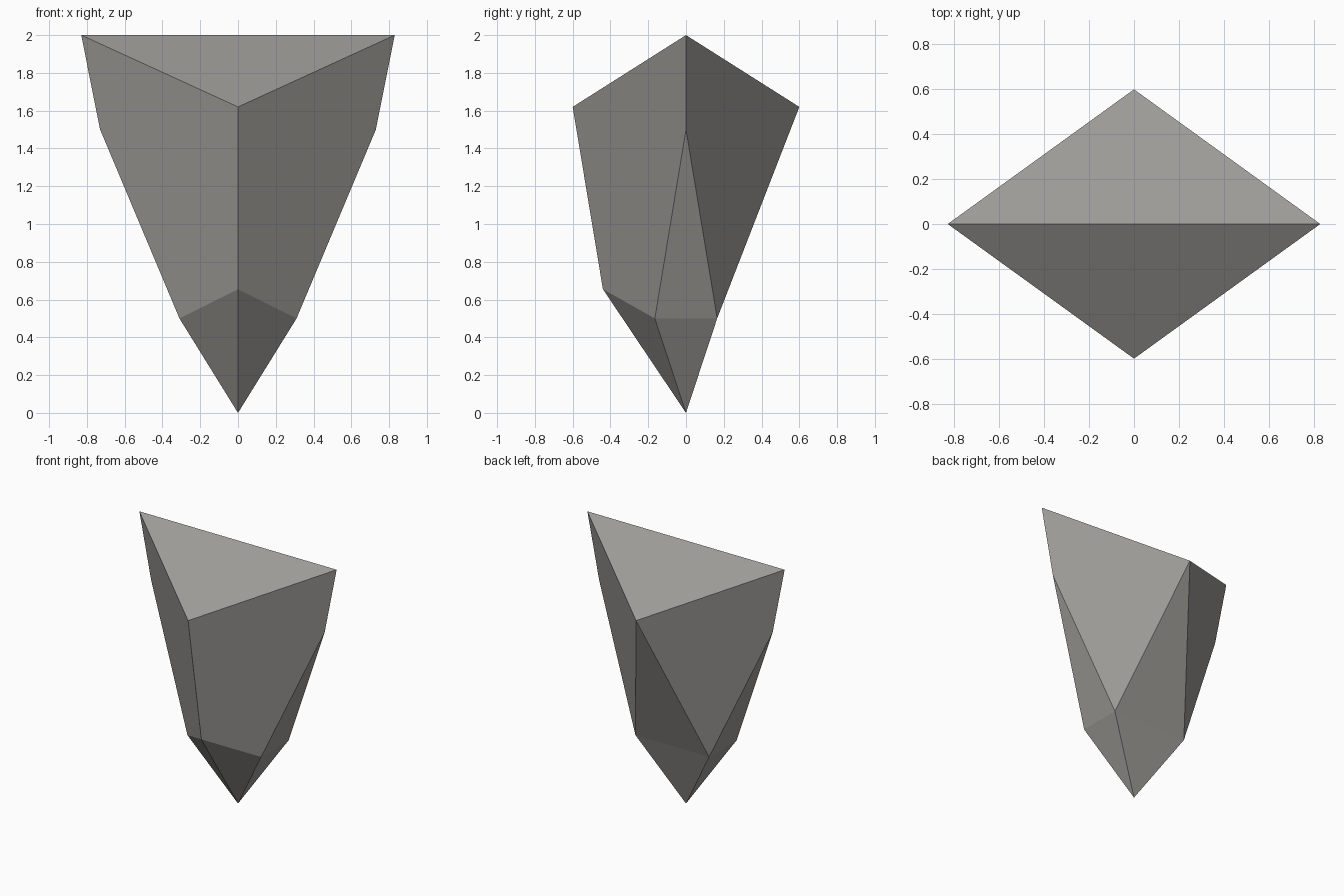
import bpy
import bmesh

cube = bpy.data.objects.get("Cube")
if cube:
    bpy.data.objects.remove(cube, do_unlink=True)

# Stone colour
stone = bpy.data.materials.new("warm grey stone")
stone.use_nodes = True
colour = (0.34, 0.33, 0.31, 1)
stone.diffuse_color = colour
bsdf = stone.node_tree.nodes["Principled BSDF"]
bsdf.inputs["Base Color"].default_value = colour
bsdf.inputs["Roughness"].default_value = 0.9

# Corner points of the left half
corners = {
    "tip": (0, 0, 0),
    "peak": (0.83, 0, 2),
    "shoulder": (0.73, 0, 1.5),
    "front_top": (0, -0.6, 1.62),
    "back_top": (0, 0.6, 1.62),
    "front_low": (0, -0.44, 0.655),
    "front_hip": (0.31, -0.165, 0.5),
    "back_hip": (0.31, 0.165, 0.5),
}

# Facets on one side, mirrored to the other
side_facets = [
    "peak front_top front_low front_hip shoulder",
    "peak shoulder back_hip back_top",
    "shoulder front_hip back_hip",
    "front_low tip front_hip",
    "front_hip tip back_hip",
]
# Facets that cross the middle; a leading minus means the mirrored corner
middle_facets = [
    "peak -peak front_top",
    "-peak peak back_top",
    "back_top back_hip -back_hip",
    "back_hip tip -back_hip",
]

bm = bmesh.new()
verts = {}


def corner(name, flip=False):
    x, y, z = corners[name.lstrip("-")]
    if flip or name.startswith("-"):
        x = -x
    if (x, y, z) not in verts:
        verts[(x, y, z)] = bm.verts.new((x, y, z))
    return verts[(x, y, z)]


for facet in side_facets:
    for flip in (False, True):
        bm.faces.new([corner(n, flip) for n in facet.split()])
for facet in middle_facets:
    bm.faces.new([corner(n) for n in facet.split()])
bmesh.ops.recalc_face_normals(bm, faces=bm.faces)

# Faceted rock shard
mesh = bpy.data.meshes.new("rock_shard")
bm.to_mesh(mesh)
bm.free()
mesh.materials.append(stone)
rock = bpy.data.objects.new("rock_shard", mesh)
bpy.context.collection.objects.link(rock)
